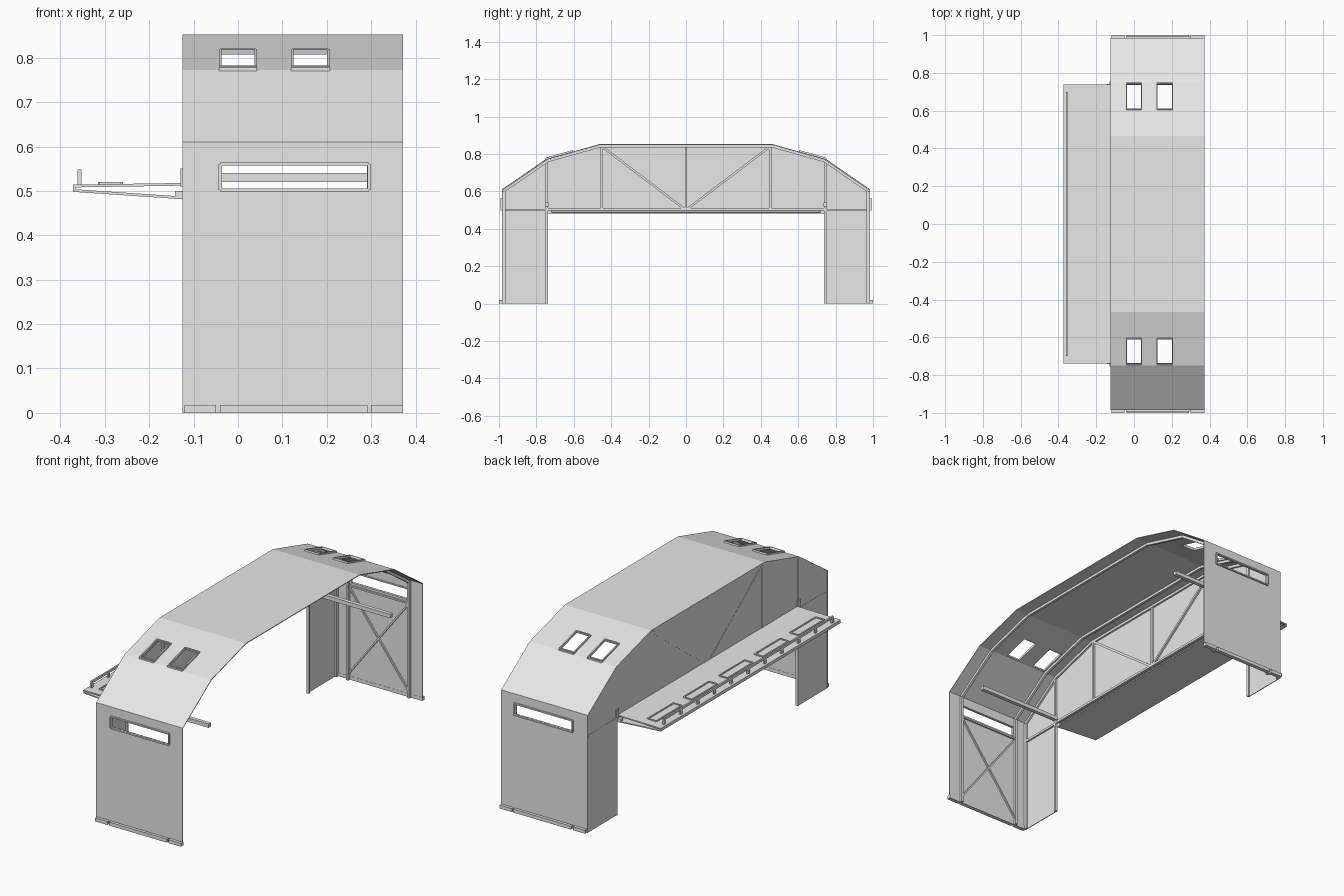
import bpy, bmesh
from mathutils import Vector

cube = bpy.data.objects.get("Cube")
if cube:
    bpy.data.objects.remove(cube)

grey = bpy.data.materials.new("light_grey")
grey.use_nodes = True
grey.diffuse_color = (0.8, 0.8, 0.8, 1)
grey.node_tree.nodes["Principled BSDF"].inputs["Base Color"].default_value = (0.8, 0.8, 0.8, 1)

X0, X1 = -0.125, 0.372
HALF = [(0.985, 0), (0.985, 0.61), (0.75, 0.772), (0.465, 0.852)]
ARCH = HALF + [(-y, z) for y, z in reversed(HALF)]


def finish(name, bm, thick=0):
    mesh = bpy.data.meshes.new(name)
    bm.normal_update()
    bm.to_mesh(mesh)
    bm.free()
    mesh.materials.append(grey)
    ob = bpy.data.objects.new(name, mesh)
    bpy.context.collection.objects.link(ob)
    if thick:
        mod = ob.modifiers.new("thickness", "SOLIDIFY")
        mod.thickness = thick
        mod.offset = -1
    return ob


def add_bar(bm, p, q, w=0.012, d=0.012, up=(1, 0, 0)):
    """Box between two points; d is measured towards 'up', w across it."""
    p, q = Vector(p), Vector(q)
    axis = (q - p).normalized()
    side = axis.cross(Vector(up)).normalized()
    top = side.cross(axis)
    ends = [[bm.verts.new(c + side * w / 2 * a + top * d / 2 * b)
             for a, b in ((-1, -1), (1, -1), (1, 1), (-1, 1))] for c in (p, q)]
    bm.faces.new(ends[0][::-1])
    bm.faces.new(ends[1])
    for i in range(4):
        j = (i + 1) % 4
        bm.faces.new((ends[0][i], ends[0][j], ends[1][j], ends[1][i]))


def bars(name, pairs, w=0.012, d=0.012, up=(1, 0, 0)):
    bm = bmesh.new()
    for p, q in pairs:
        add_bar(bm, p, q, w, d, up)
    bmesh.ops.recalc_face_normals(bm, faces=bm.faces)
    return finish(name, bm)


def box(name, x, y, z):
    yc, zc = sum(y) / 2, sum(z) / 2
    return bars(name, [((x[0], yc, zc), (x[1], yc, zc))], y[1] - y[0], z[1] - z[0], (0, 0, 1))


def loop(pts):
    return list(zip(pts, pts[1:] + pts[:1]))


# Shell with open windows in the walls and the upper slopes
WALL_WIN = [(-0.036, 0.291)]
ROOF_WIN = [(-0.04, 0.04), (0.122, 0.204)]
xs = sorted({X0, X1, *WALL_WIN[0], *ROOF_WIN[0], *ROOF_WIN[1]})
bm = bmesh.new()
for (y0, z0), (y1, z1) in zip(ARCH, ARCH[1:]):
    ts, holes = [0, 1], []
    if abs(y0) == abs(y1) and y0 * y1 > 0:
        lo, hi = 0.506 / 0.61, 0.557 / 0.61
        ts, holes = ([0, lo, hi, 1] if z1 > z0 else [0, 1 - hi, 1 - lo, 1]), WALL_WIN
    elif {abs(y0), abs(y1)} == {0.75, 0.465}:
        ts, holes = ([0, .02, .51, 1] if z1 > z0 else [0, .49, .98, 1]), ROOF_WIN
    for k, (a, b) in enumerate(zip(ts, ts[1:])):
        for xa, xb in zip(xs, xs[1:]):
            mid = (xa + xb) / 2
            if k == 1 and any(h0 < mid < h1 for h0, h1 in holes):
                continue
            bm.faces.new([bm.verts.new((x, y0 + (y1 - y0) * t, z0 + (z1 - z0) * t))
                          for x, t in ((xa, a), (xb, a), (xb, b), (xa, b))])
bmesh.ops.remove_doubles(bm, verts=bm.verts, dist=0.0005)
bmesh.ops.recalc_face_normals(bm, faces=bm.faces)
bm.normal_update()
if max(bm.faces, key=lambda f: f.calc_center_median().z).normal.z < 0:
    bmesh.ops.reverse_faces(bm, faces=bm.faces)
bmesh.ops.dissolve_limit(bm, angle_limit=0.02, verts=bm.verts, edges=bm.edges)
finish("shell", bm, 0.004)

# End wall with a wide opening
bm = bmesh.new()
wall = ARCH + [(-0.74, 0), (-0.74, 0.5), (0.74, 0.5), (0.74, 0)]
bm.faces.new([bm.verts.new((-0.12, y, z)) for y, z in wall])
bmesh.ops.triangulate(bm, faces=bm.faces)
finish("end_wall", bm, 0.004)

# End wall framing
frame = [((-0.118, y, 0.5), (-0.118, y, 0.84)) for y in (-0.45, 0, 0.45)]
for s in (-1, 1):
    frame += [((-0.118, s * 0.745, 0), (-0.118, s * 0.745, 0.76)),
              ((-0.118, s * 0.745, 0.5), (-0.118, s * 0.98, 0.5)),
              ((-0.118, 0, 0.5), (-0.118, s * 0.45, 0.84))]
frame.append(((-0.118, -0.74, 0.505), (-0.118, 0.74, 0.505)))
bars("end_wall_frame", frame, 0.012, 0.014)

# Arched ribs inside the shell
for name, x in (("end_rib", -0.117), ("inner_rib", -0.05), ("outer_rib", 0.3)):
    pts = [(x, y * 0.988, z * 0.988) for y, z in ARCH]
    bars(name, list(zip(pts, pts[1:])), 0.014, 0.013)

# Purlins at the bends and short rungs along the roof and walls
for y, z in HALF[1:]:
    for s in (-1, 1):
        bars("purlin", [((X0, s * y * 0.988, z * 0.988), (X1, s * y * 0.988, z * 0.988))])
rungs = [(y, 0.842) for y in (-0.23, 0, 0.23)]
rungs += [(s * 0.975, z) for s in (-1, 1) for z in (0.03, 0.15, 0.27, 0.39, 0.5)]
for y, z in rungs:
    bars("rung", [((X0, y, z), (-0.05, y, z)), ((0.3, y, z), (X1, y, z))])

for s in (-1, 1):
    # Cross bracing and inside pole
    y = s * 0.975
    bars("wall_brace", [((-0.05, y, 0.03), (0.3, y, 0.49)), ((-0.05, y, 0.49), (0.3, y, 0.03)),
                        ((-0.05, y, 0.49), (0.3, y, 0.49))], 0.008, 0.008, (0, 1, 0))
    bars("inside_pole", [((X0, s * 0.745, 0.53), (0.36, s * 0.745, 0.53))], 0.02, 0.02, (0, 0, 1))
    # Ground strip in three pieces
    for a, b in ((X0 + 0.005, -0.05), (-0.04, 0.292), (0.3, X1)):
        box("ground_strip", (a, b), sorted((s * 0.98, s)), (0, 0.018))
    # Wall window frame
    y = s * 0.985
    pts = [(-0.04, y, 0.502), (0.295, y, 0.502), (0.295, y, 0.561), (-0.04, y, 0.561)]
    bars("wall_window_frame", loop(pts), 0.007, 0.014, (0, 1, 0))
    # Roof window frames with a lower lip
    for a, b in ROOF_WIN:
        pts = [(a, s * 0.744, 0.776), (b, s * 0.744, 0.776), (b, s * 0.607, 0.814), (a, s * 0.607, 0.814)]
        bars("roof_window_frame", loop(pts), 0.006, 0.012, (0, s * 0.27, 0.96))
        box("roof_window_lip", (a - 0.003, b + 0.003), sorted((s * 0.742, s * 0.752)), (0.77, 0.778))
    # Awning brackets
    box("awning_bracket", (-0.142, -0.12), sorted((s * 0.72, s * 0.74)), (0.482, 0.5))
    box("awning_pin", (-0.13, -0.122), sorted((s * 0.735, s * 0.755)), (0.51, 0.55))

# Awning: two thin sheets meeting near the outer edge
bars("awning_top", [((-0.372, 0, 0.511), (-0.12, 0, 0.515))], 1.476, 0.006, (0, 0, 1))
bars("awning_bottom", [((-0.372, 0, 0.501), (-0.12, 0, 0.484))], 1.476, 0.006, (0, 0, 1))
box("awning_edge", (-0.372, -0.366), (-0.738, 0.738), (0.498, 0.513))

# Raised hatch frames on the awning
for i in range(-2, 3):
    y = i * 0.292
    pts = [(-0.312, y - 0.105, 0.516), (-0.263, y - 0.105, 0.516),
           (-0.263, y + 0.105, 0.516), (-0.312, y + 0.105, 0.516)]
    bars("hatch_frame", loop(pts), 0.007, 0.008, (0, 0, 1))

# Low railing on the outer edge
box("rail", (-0.361, -0.353), (-0.695, 0.695), (0.536, 0.548))
for i in range(-5, 6):
    y = i * 0.138
    box("rail_post", (-0.361, -0.353), (y - 0.008, y + 0.008), (0.512, 0.538))
